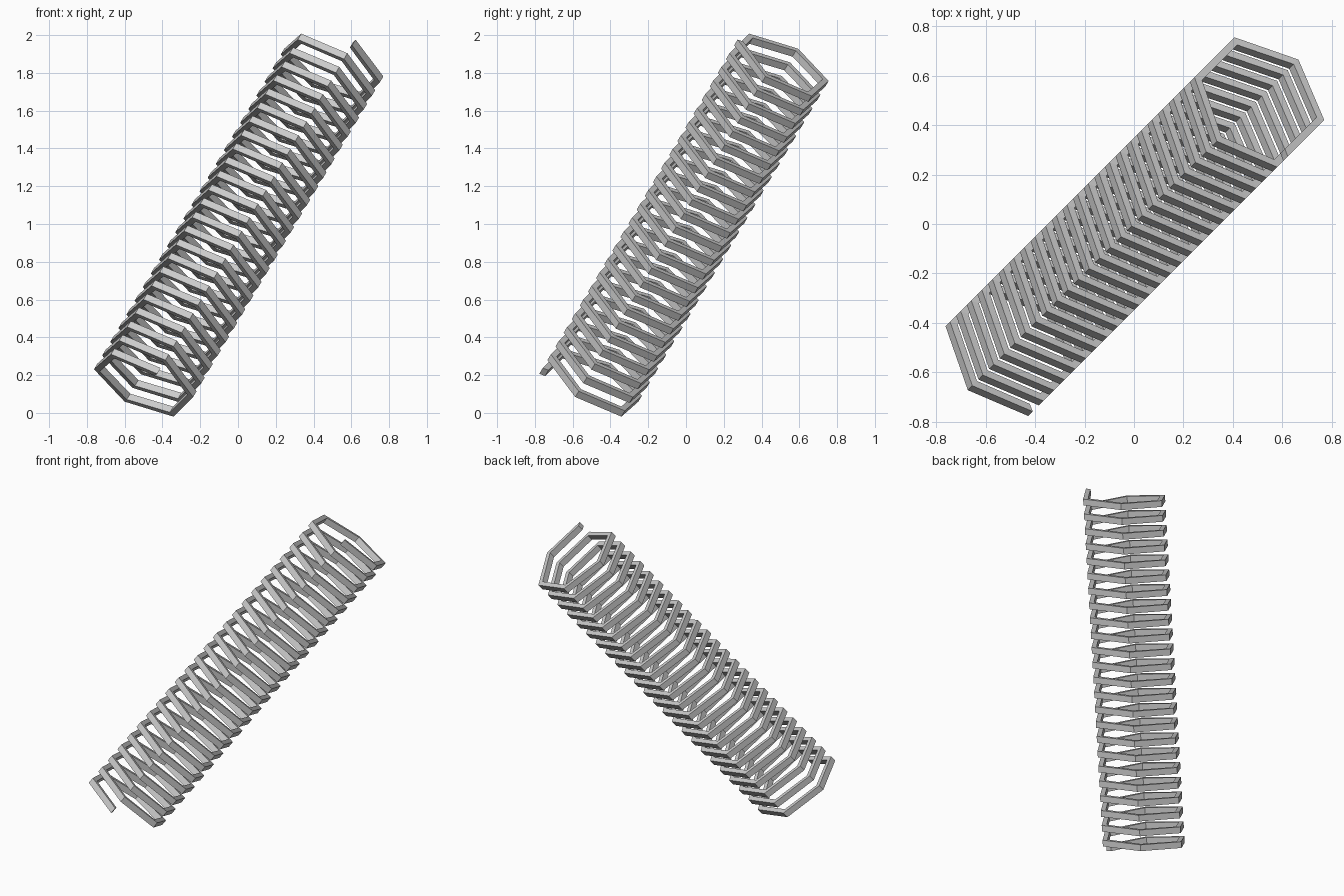
import bpy, bmesh, math
from mathutils import Vector

if "Cube" in bpy.data.objects:
    bpy.data.objects.remove(bpy.data.objects["Cube"])

# coil settings
TURNS, SIDES = 24, 6
LENGTH = 2.27          # axis travel from first to last section
R_OUT, R_IN = 0.285, 0.25
HALF_H = 0.02         # half height of the bar along the axis
TILT = math.radians(40)

# tilted frame: axis leans towards +x +y
s, c, d = math.sin(TILT), math.cos(TILT), math.sqrt(0.5)
axis = Vector((s * d, s * d, c))
up_side = Vector((-c * d, -c * d, s))
across = Vector((d, -d, 0))
centre = Vector((0, 0, 1))

# rectangular bar swept along a six-sided helix
bm = bmesh.new()
profile = [(R_IN, -HALF_H), (R_OUT, -HALF_H), (R_OUT, HALF_H), (R_IN, HALF_H)]
steps = TURNS * SIDES
rings = []
for i in range(steps + 1):
    a = math.radians(60) - 2 * math.pi * i / SIDES
    radial = up_side * math.cos(a) + across * math.sin(a)
    base = centre + axis * (LENGTH * (i / steps - 0.5))
    rings.append([bm.verts.new(base + radial * r + axis * h) for r, h in profile])
for p, q in zip(rings, rings[1:]):
    for k in range(4):
        n = (k + 1) % 4
        bm.faces.new((p[k], p[n], q[n], q[k]))
# end caps
bm.faces.new(rings[0])
bm.faces.new(rings[-1])
bmesh.ops.recalc_face_normals(bm, faces=bm.faces)

mesh = bpy.data.meshes.new("coil_spring")
bm.to_mesh(mesh)
bm.free()
coil = bpy.data.objects.new("coil_spring", mesh)
bpy.context.collection.objects.link(coil)
